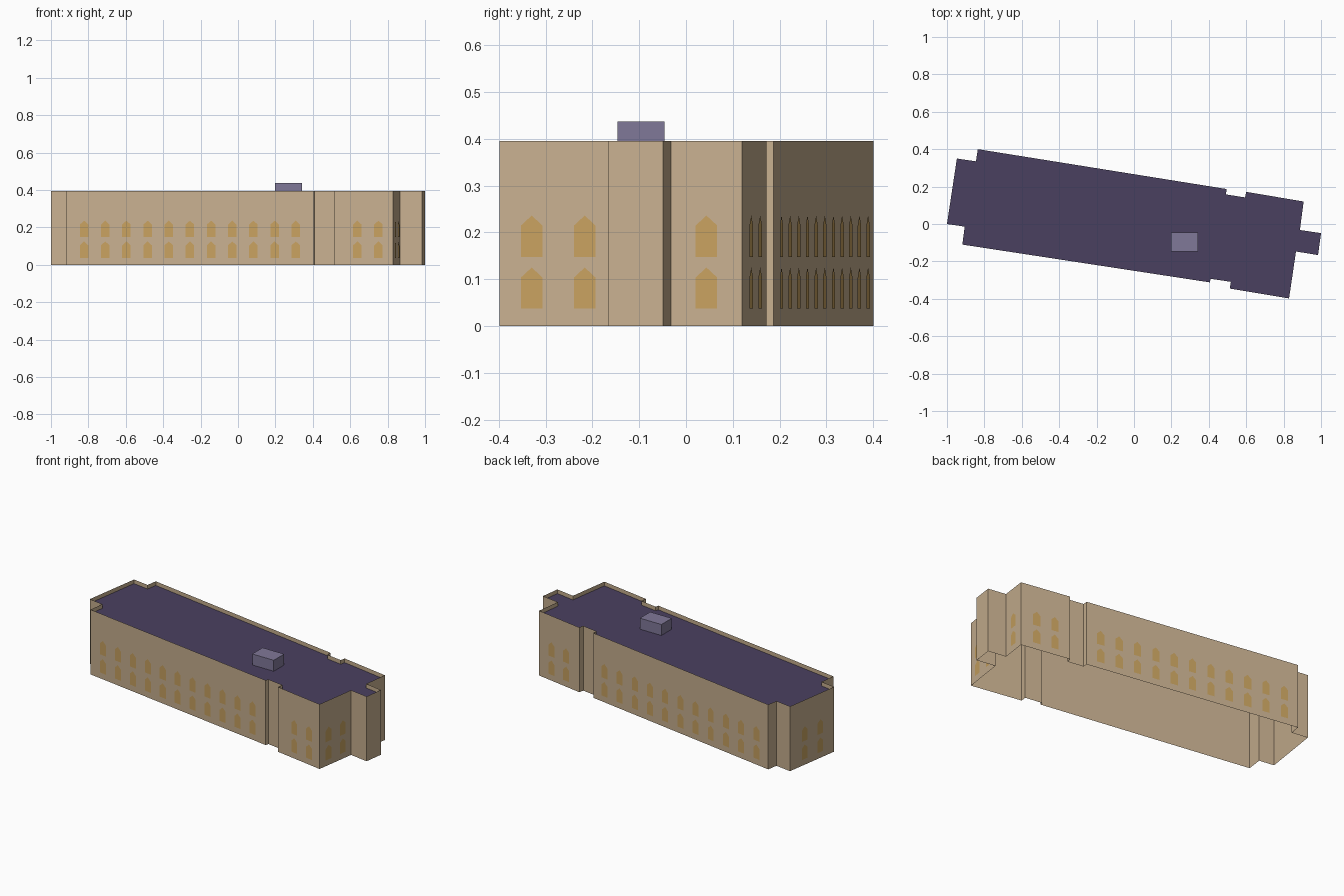
import bpy
import bmesh
from mathutils import Vector

if "Cube" in bpy.data.objects:
    bpy.data.objects.remove(bpy.data.objects["Cube"])

WALL_TOP = 0.395
ROOF_Z = 0.37


def material(name, hex_code):
    srgb = [int(hex_code[i:i + 2], 16) / 255 for i in (0, 2, 4)]
    rgba = [c / 12.92 if c <= 0.04045 else ((c + 0.055) / 1.055) ** 2.4 for c in srgb] + [1]
    mat = bpy.data.materials.new(name)
    mat.use_nodes = True
    mat.diffuse_color = rgba
    mat.node_tree.nodes["Principled BSDF"].inputs["Base Color"].default_value = rgba
    return mat


def finish(name, bm, mat):
    mesh = bpy.data.meshes.new(name)
    bm.to_mesh(mesh)
    bm.free()
    mesh.materials.append(mat)
    obj = bpy.data.objects.new(name, mesh)
    bpy.context.scene.collection.objects.link(obj)
    return obj


tan = material("tan wall", "c8b090")
purple = material("dark purple roof", "4a4060")
gold = material("gold window", "c8a260")
lilac = material("grey lilac", "807898")

# Footprint, counter-clockwise from the left end
corners = [Vector(p) for p in (
    (-1.0, 0.0), (-0.905, -0.014), (-0.918, -0.11), (0.405, -0.312),
    (0.41, -0.293), (0.518, -0.309), (0.512, -0.345), (0.829, -0.398),
    (0.866, -0.147), (0.984, -0.166), (1.0, -0.049), (0.887, -0.032),
    (0.907, 0.12), (0.6, 0.172), (0.594, 0.142), (0.492, 0.158),
    (0.495, 0.187), (-0.835, 0.4), (-0.845, 0.335), (-0.947, 0.35))]

# Outer walls, rising above the roof as a parapet
bm = bmesh.new()
low = [bm.verts.new((p.x, p.y, 0)) for p in corners]
high = [bm.verts.new((p.x, p.y, WALL_TOP)) for p in corners]
for i in range(len(corners)):
    j = (i + 1) % len(corners)
    bm.faces.new((low[i], low[j], high[j], high[i]))
finish("outer_walls", bm, tan)

# Sunken flat roof
bm = bmesh.new()
bm.faces.new([bm.verts.new((p.x, p.y, ROOF_Z)) for p in corners])
finish("flat_roof", bm, purple)

# Rooftop plant box
bm = bmesh.new()
bmesh.ops.create_cube(bm, size=1)
for v in bm.verts:
    v.co = (0.271 + v.co.x * 0.145, -0.096 + v.co.y * 0.1,
            0.437 if v.co.z > 0 else ROOF_Z)
finish("rooftop_box", bm, lilac)

# Pointed window outline: offset along the wall, height above the sill
outline = ((-0.023, 0), (0.023, 0), (0.023, 0.067), (0, 0.088), (-0.023, 0.067))


def window_row(name, wall, count, shift=0.0, step=0.1145):
    """Two storeys of windows centred on one wall segment."""
    a, b = corners[wall], corners[(wall + 1) % len(corners)]
    along = (b - a).normalized()
    out = Vector((along.y, -along.x)) * 0.003
    bm = bmesh.new()
    for sill in (0.037, 0.148):
        for k in range(count):
            mid = (a + b) / 2 + along * (shift + (k - (count - 1) / 2) * step) + out
            verts = []
            for s, h in outline:
                p = mid + along * s
                verts.append(bm.verts.new((p.x, p.y, sill + h)))
            bm.faces.new(verts)
    finish(name, bm, gold)


window_row("front_windows", 2, 11)
window_row("front_wing_windows", 6, 2, shift=0.025)
window_row("left_end_front_windows", 7, 2)
window_row("left_end_back_windows", 11, 1)
window_row("back_wing_windows", 12, 2)
window_row("back_windows", 16, 11, step=0.117)
window_row("right_end_windows", 19, 2, step=0.125)
